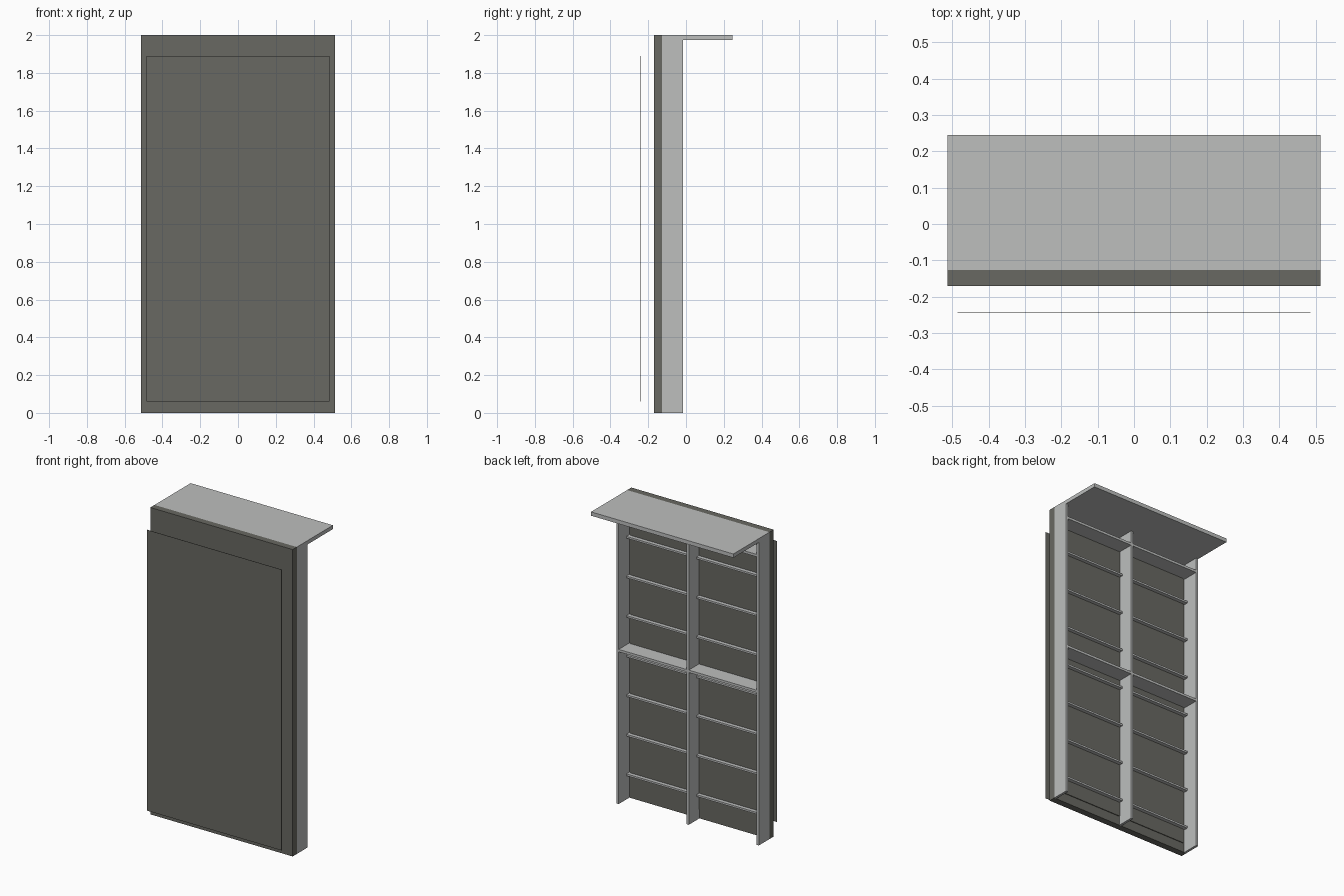
import bpy

cube = bpy.data.objects.get("Cube")
if cube:
    bpy.data.objects.remove(cube, do_unlink=True)


def material(name, rgb):
    m = bpy.data.materials.new(name)
    m.use_nodes = True
    m.diffuse_color = (*rgb, 1)
    m.node_tree.nodes["Principled BSDF"].inputs["Base Color"].default_value = (*rgb, 1)
    return m


DARK = material("dark warm grey", (0.14, 0.14, 0.122))
LIGHT = material("light grey", (0.51, 0.52, 0.515))


def box(name, x, y, z, mat):
    """Axis-aligned box from (min, max) pairs."""
    bpy.ops.mesh.primitive_cube_add(size=1)
    ob = bpy.context.object
    ob.name = ob.data.name = name
    for v in ob.data.vertices:
        v.co = [(a + b) / 2 + c * (b - a) for (a, b), c in zip((x, y, z), v.co)]
    ob.data.materials.append(mat)
    return ob


W = 0.513            # half width of the frame
P = 0.485            # half width of the inner panels
T = 0.016            # board thickness
FRONT, BACK = -0.127, -0.017   # depth range of the frame

# Front cladding: thin floating sheet, thick slab, inner backing panel
box("front_sheet", (-P, P), (-0.244, -0.242), (0.06, 1.89), DARK)
box("front_slab", (-W, W), (-0.17, FRONT), (0, 2), DARK)
box("backing_panel", (-P, P), (FRONT, FRONT + 0.005), (0.06, 1.89), DARK)

# Overhanging top plate
box("top_plate", (-W, W), (FRONT, 0.245), (1.975, 2), LIGHT)

# Three uprights
for name, x in (("right_upright", -W), ("centre_upright", -T / 2), ("left_upright", W - T)):
    box(name, (x, x + T), (FRONT, BACK), (0, 1.975), LIGHT)

# Shelves and slats fill the two bays between the uprights
for side, x in (("right", (-W + T, -T / 2)), ("left", (T / 2, W - T))):
    for level, z in (("middle", 1.0), ("upper", 1.885)):
        box(f"{side}_{level}_shelf", x, (FRONT, BACK), (z - T / 2, z + T / 2), LIGHT)
    for i in range(7):
        z = 0.16 + 0.258 * i
        box(f"{side}_slat_{i + 1}", x, (FRONT, -0.097), (z - 0.006, z + 0.006), LIGHT)
